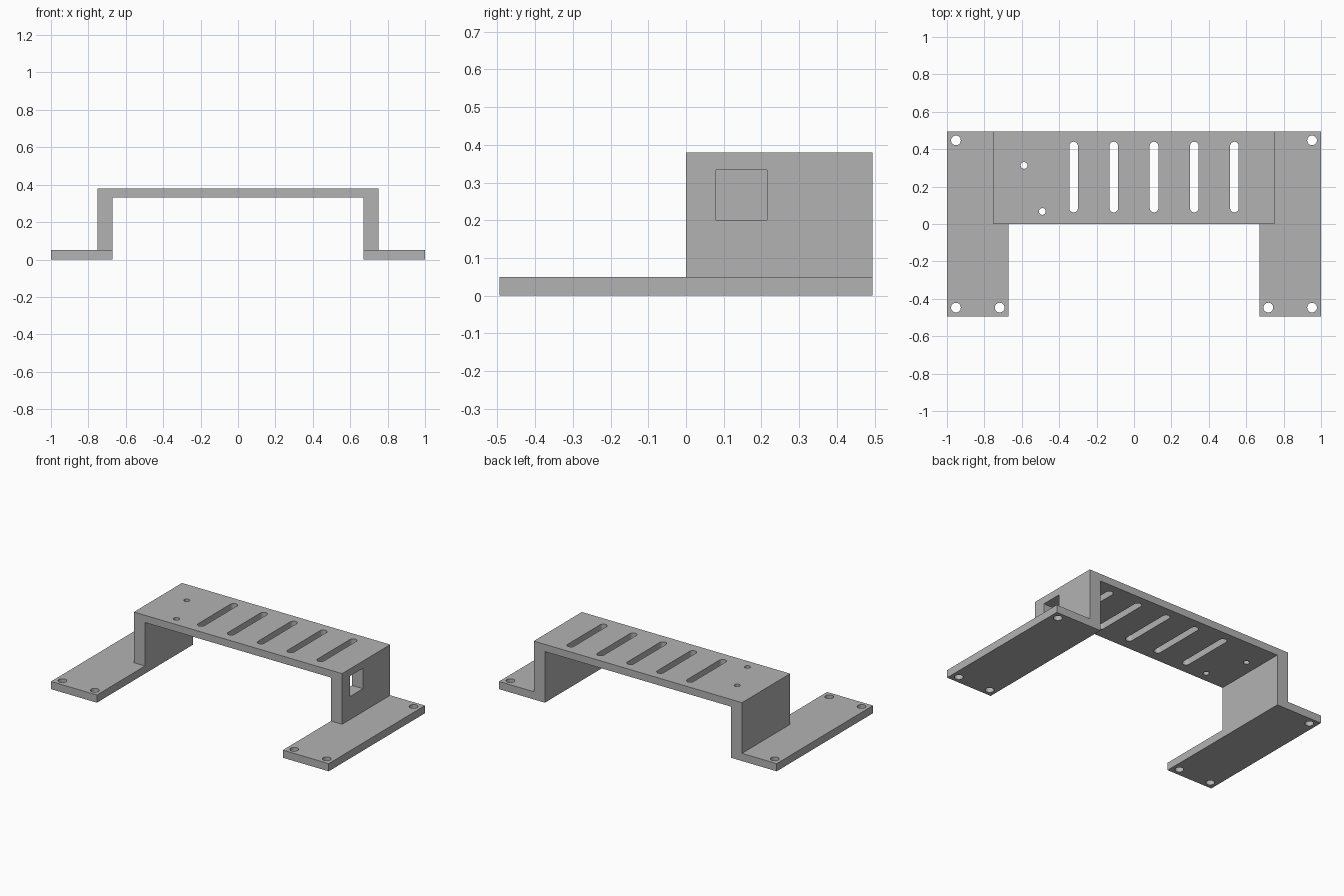
import bpy, bmesh, math
from mathutils import Vector

default = bpy.data.objects.get("Cube")
if default:
    bpy.data.objects.remove(default, do_unlink=True)

HALF_Y, FOOT_T, TOP, UNDER = 0.495, 0.05, 0.38, 0.333
WALL_IN, WALL_OUT = 0.67, 0.75

grey = bpy.data.materials.new("plain_grey")
grey.use_nodes = True
grey.diffuse_color = (0.45, 0.45, 0.45, 1)
grey.node_tree.nodes["Principled BSDF"].inputs["Base Color"].default_value = grey.diffuse_color


def prism(bm, outline, direction):
    """Extrude a closed outline of 3D points along a vector."""
    face = bm.faces.new([bm.verts.new(p) for p in outline])
    new = bmesh.ops.extrude_face_region(bm, geom=[face])["geom"]
    verts = [v for v in new if isinstance(v, bmesh.types.BMVert)]
    bmesh.ops.translate(bm, verts=verts, vec=Vector(direction))


def box(bm, x0, x1, y0, y1, z0, z1):
    prism(bm, [(x0, y0, z0), (x1, y0, z0), (x1, y1, z0), (x0, y1, z0)], (0, 0, z1 - z0))


def slot(bm, x, y0, y1, r, z0, z1, n=16):
    """Vertical cutter with round ends; a plain cylinder when y0 == y1."""
    pts = []
    for cy, start in ((y1, 0), (y0, math.pi)):
        for i in range(n + 1):
            if y0 == y1 and i == n:
                continue
            a = start + math.pi * i / n
            pts.append((x + r * math.cos(a), cy + r * math.sin(a), z0))
    prism(bm, pts, (0, 0, z1 - z0))


def finish(bm, name):
    bmesh.ops.recalc_face_normals(bm, faces=bm.faces[:])
    mesh = bpy.data.meshes.new(name)
    bm.to_mesh(mesh)
    bm.free()
    mesh.materials.append(grey)
    obj = bpy.data.objects.new(name, mesh)
    bpy.context.collection.objects.link(obj)
    return obj


def boolean(target, tool, operation):
    mod = target.modifiers.new(operation.lower(), 'BOOLEAN')
    mod.operation, mod.solver, mod.object = operation, 'EXACT', tool
    bpy.context.view_layer.objects.active = target
    bpy.ops.object.modifier_apply(modifier=mod.name)
    bpy.data.objects.remove(tool, do_unlink=True)


# Raised bridge with side walls and rear feet: one folded profile
half = [(1, 0), (1, FOOT_T), (WALL_OUT, FOOT_T), (WALL_OUT, TOP)]
inner = [(WALL_IN, UNDER), (WALL_IN, 0)]
profile = half + [(-x, z) for x, z in reversed(half)]
profile += [(-x, z) for x, z in reversed(inner)] + inner
bm = bmesh.new()
prism(bm, [(x, 0, z) for x, z in profile], (0, HALF_Y, 0))
bracket = finish(bm, "mounting_bracket")

# Feet reaching forward on both sides
for side in (-1, 1):
    bm = bmesh.new()
    x0, x1 = sorted((side * WALL_IN, side))
    box(bm, x0, x1, -HALF_Y, HALF_Y, 0, FOOT_T)
    boolean(bracket, finish(bm, "foot"), 'UNION')

# Openings: screw holes, vent slots, small top holes and side window
bm = bmesh.new()
for side in (-1, 1):
    for x, y in ((0.952, 0.447), (0.952, -0.447), (0.718, -0.447)):
        slot(bm, side * x, y, y, 0.026, -0.02, 0.1)
for i in range(5):
    slot(bm, -0.323 + 0.215 * i, 0.085, 0.417, 0.023, 0.3, 0.42)
for x, y in ((-0.588, 0.313), (-0.49, 0.067)):
    slot(bm, x, y, y, 0.018, 0.3, 0.42)
box(bm, 0.64, 0.78, 0.08, 0.215, 0.2, UNDER)
boolean(bracket, finish(bm, "openings"), 'DIFFERENCE')

# Smooth hole walls, crisp edges elsewhere
bpy.ops.object.select_all(action='DESELECT')
bracket.select_set(True)
bpy.context.view_layer.objects.active = bracket
bpy.ops.object.shade_smooth_by_angle(angle=math.radians(30))
